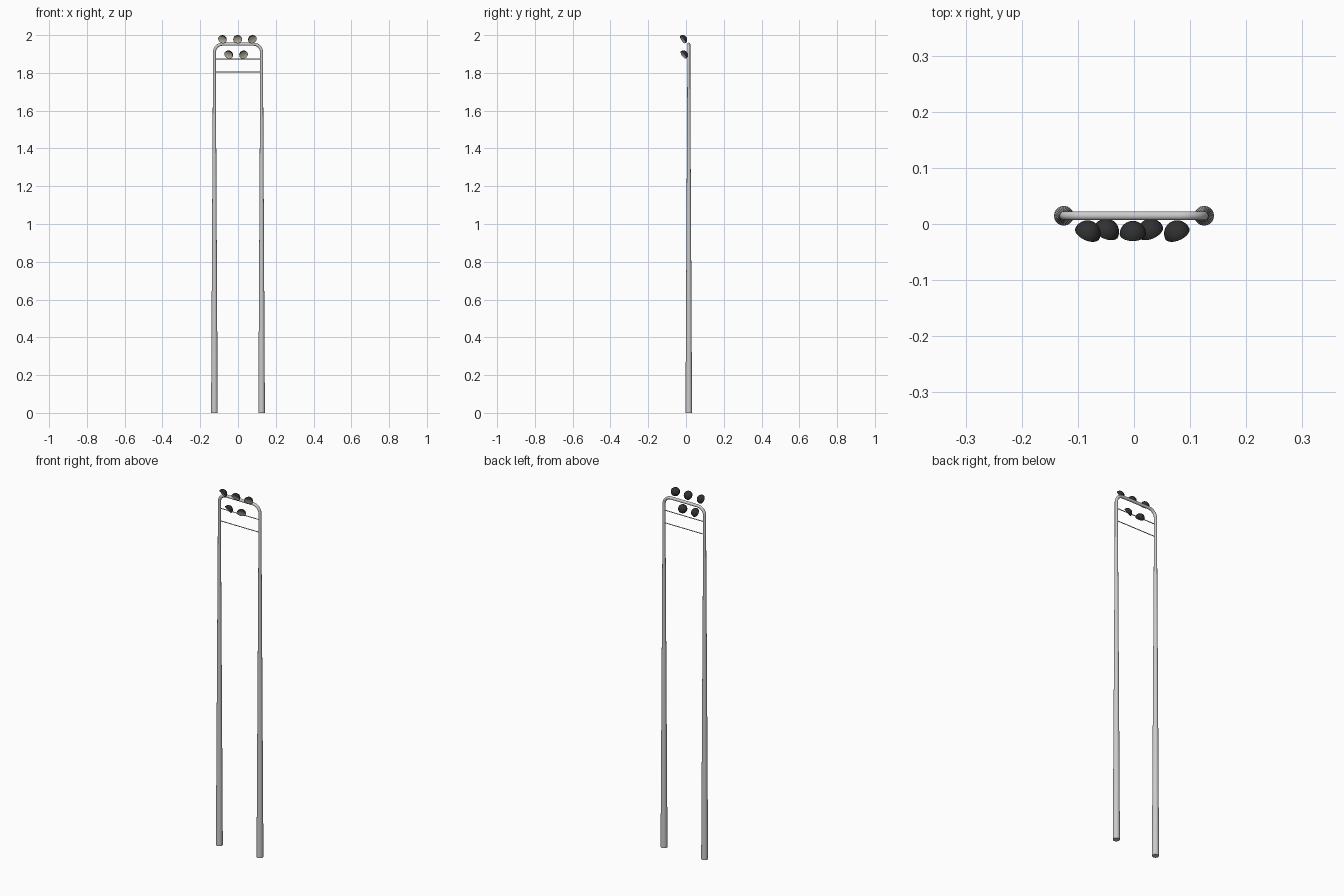
import bpy, bmesh
from math import sin, cos, radians, pi
from mathutils import Vector

if "Cube" in bpy.data.objects:
    bpy.data.objects.remove(bpy.data.objects["Cube"])

POLE_X, POLE_Y = 0.125, 0.0147
TUBE_R, BASE_R = 0.008, 0.0175
TOP_Z, CORNER = 1.952, 0.043


def material(name, color):
    m = bpy.data.materials.new(name)
    m.diffuse_color = (*color, 1)
    m.use_nodes = True
    m.node_tree.nodes["Principled BSDF"].inputs["Base Color"].default_value = m.diffuse_color
    return m


def finish(obj, mats=()):
    for m in mats:
        obj.data.materials.append(m)
    bpy.ops.object.select_all(action='DESELECT')
    obj.select_set(True)
    bpy.context.view_layer.objects.active = obj
    if obj.type == 'CURVE':
        bpy.ops.object.convert(target='MESH')
    bpy.ops.object.shade_smooth_by_angle(angle=radians(40))


def tube(name, points, radii, sides_res):
    cu = bpy.data.curves.new(name, 'CURVE')
    cu.dimensions = '3D'
    cu.bevel_depth = 1.0
    cu.bevel_resolution = sides_res
    cu.use_fill_caps = True
    sp = cu.splines.new('POLY')
    sp.points.add(len(points) - 1)
    for p, co, r in zip(sp.points, points, radii):
        p.co = (*co, 1)
        p.radius = r
    obj = bpy.data.objects.new(name, cu)
    bpy.context.collection.objects.link(obj)
    finish(obj)


def lamp(name, x, y, z, yaw, tilt, mats, r=0.0235):
    bm = bmesh.new()
    bmesh.ops.create_uvsphere(bm, u_segments=32, v_segments=16, radius=r)
    bmesh.ops.delete(bm, geom=[v for v in bm.verts if v.co.z > 1e-5], context='VERTS')
    # flat front with a narrow rim around the lens
    rim = [e for e in bm.edges if e.is_boundary]
    lens = bmesh.ops.holes_fill(bm, edges=rim, sides=0)['faces']
    bmesh.ops.inset_region(bm, faces=lens, thickness=0.0015, depth=-0.001)
    for f in lens:
        f.material_index = 1
    bmesh.ops.recalc_face_normals(bm, faces=bm.faces)
    me = bpy.data.meshes.new(name)
    bm.to_mesh(me)
    bm.free()
    obj = bpy.data.objects.new(name, me)
    bpy.context.collection.objects.link(obj)
    a, t = radians(yaw), radians(tilt)
    aim = Vector((sin(a) * cos(t), -cos(a) * cos(t), -sin(t)))
    obj.rotation_mode = 'QUATERNION'
    obj.rotation_quaternion = aim.to_track_quat('Z', 'Y')
    obj.location = (x, y, z)
    finish(obj, mats)


# tapered twin poles joined by a rounded top bend
half = [(POLE_X, POLE_Y, 0), (POLE_X, POLE_Y, 1.74)]
for i in range(9):
    a = pi / 2 * i / 8
    half.append((POLE_X - CORNER + CORNER * cos(a), POLE_Y,
                 TOP_Z - CORNER + CORNER * sin(a)))
radii = [BASE_R] + [TUBE_R] * (len(half) - 1)
path = half + [(-x, y, z) for x, y, z in reversed(half)]
tube("mast_frame", path, radii + radii[::-1], 14)

# thin cross bars
for name, z in (("upper_cross_bar", 1.874), ("lower_cross_bar", 1.804)):
    tube(name, [(-POLE_X, POLE_Y, z), (POLE_X, POLE_Y, z)], [0.0022] * 2, 4)

# floodlights, fanned out and tilted down
mats = (material("lamp_shell", (0.03, 0.03, 0.03)),
        material("lamp_lens", (0.78, 0.71, 0.58)))
for i, (x, y, z, yaw) in enumerate([
        (-0.083, -0.017, 1.9765, -24), (-0.002, -0.018, 1.9765, 0),
        (0.077, -0.017, 1.9765, 24),
        (-0.050, -0.014, 1.895, -24), (0.030, -0.014, 1.895, 24)]):
    lamp(f"floodlight_{i + 1}", x, y, z, yaw, 32, mats)
